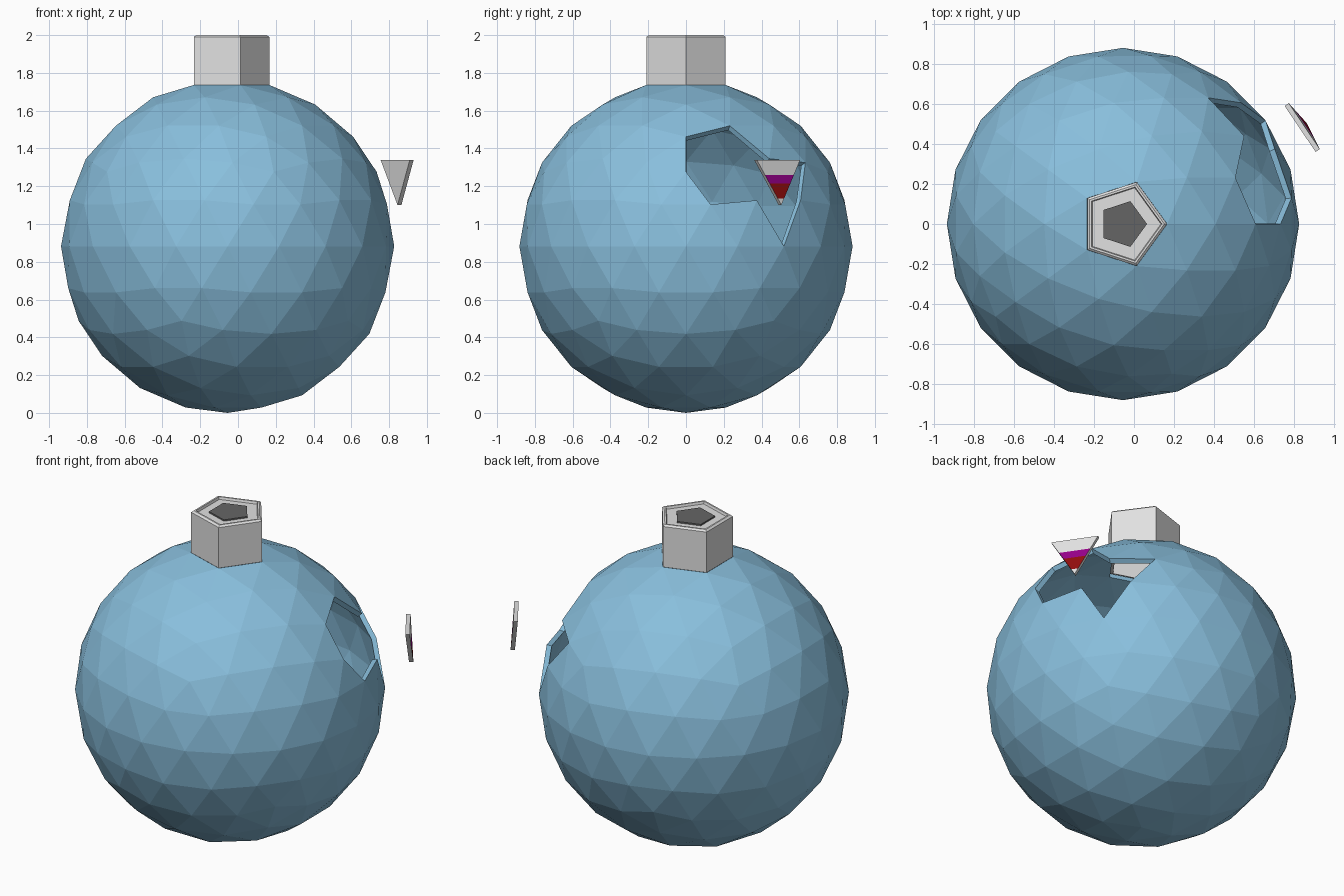
import bpy, bmesh, math
from mathutils import Vector

if "Cube" in bpy.data.objects:
    bpy.data.objects.remove(bpy.data.objects["Cube"])

C, R = Vector((-0.055, 0, 0.882)), 0.882


def mat(name, col):
    m = bpy.data.materials.new(name)
    m.diffuse_color = (*col, 1)
    m.use_nodes = True
    m.node_tree.nodes["Principled BSDF"].inputs["Base Color"].default_value = m.diffuse_color
    return m


BLUE = mat("blue glass", (0.25, 0.52, 0.72))
GREY = mat("light grey", (0.75, 0.75, 0.75))
DARK = mat("dark grey", (0.13, 0.13, 0.13))
MAGENTA = mat("magenta", (0.30, 0.0, 0.25))
RED = mat("dark red", (0.28, 0.004, 0.004))


def finish(name, bm, mats):
    bmesh.ops.recalc_face_normals(bm, faces=bm.faces)
    me = bpy.data.meshes.new(name)
    bm.to_mesh(me)
    bm.free()
    for m in mats:
        me.materials.append(m)
    ob = bpy.data.objects.new(name, me)
    bpy.context.collection.objects.link(ob)
    return ob


# Hollow ball: icosphere without the faces under the cap and in the broken area
bm = bmesh.new()
bmesh.ops.create_icosphere(bm, subdivisions=3, radius=1)
hole = [Vector(p) for p in (
    (.754, 0, .657), (.638, .263, .724), (.688, .5, .526), (.484, .717, .502),
    (.671, .688, .276), (.809, .588, 0), (.862, .425, .276), (.957, .148, .251),
    (.894, 0, .447), (.831, .239, .502))]


def in_hole(v):
    return any((v.co - p).length < 0.06 for p in hole)


gone = [f for f in bm.faces
        if all(in_hole(v) for v in f.verts) or any(v.co.z > 0.995 for v in f.verts)]
bmesh.ops.delete(bm, geom=gone, context='FACES')
for v in bm.verts:
    v.co = C + v.co * R
ball = finish("ball_shell", bm, [BLUE])
sol = ball.modifiers.new("thickness", 'SOLIDIFY')
sol.thickness = 0.03
sol.offset = -1


def pentagon_rings(bm, profile, closed):
    rings = [[bm.verts.new((C.x + r * math.cos(i * math.tau / 5),
                            r * math.sin(i * math.tau / 5), z)) for i in range(5)]
             for r, z in profile]
    pairs = list(zip(rings, rings[1:]))
    if closed:
        pairs.append((rings[-1], rings[0]))
    else:
        bm.faces.new(rings[0])
        bm.faces.new(rings[-1])
    for a, b in pairs:
        for i in range(5):
            j = (i + 1) % 5
            bm.faces.new((a[i], a[j], b[j], b[i]))


# Five-sided hollow cap with a raised rim
bm = bmesh.new()
pentagon_rings(bm, [(.19, 1.725), (.221, 1.736), (.221, 1.99), (.207, 2.0), (.195, 2.0),
                    (.19, 1.985), (.115, 1.985), (.115, 1.955), (.19, 1.955)], True)
finish("cap", bm, [GREY])

# Dark plug in the middle of the cap
bm = bmesh.new()
pentagon_rings(bm, [(.12, 1.95), (.12, 1.994)], False)
finish("cap_plug", bm, [DARK])

# Floating shard: triangular plate, striped on its outer side
bm = bmesh.new()
out = Vector((.82, .57, 0)).normalized()
tri = [Vector(p) for p in ((.93, .375, 1.34), (.775, .605, 1.34), (.865, .505, 1.10))]
outer = [bm.verts.new(p) for p in tri]
inner = [bm.verts.new(p - out * 0.025) for p in tri]
bm.faces.new(outer)
bm.faces.new(inner)
for i in range(3):
    j = (i + 1) % 3
    bm.faces.new((outer[i], outer[j], inner[j], inner[i]))
for z in (1.26, 1.215, 1.135):
    bmesh.ops.bisect_plane(bm, geom=bm.verts[:] + bm.edges[:] + bm.faces[:],
                           plane_co=(0, 0, z), plane_no=(0, 0, 1))
bmesh.ops.recalc_face_normals(bm, faces=bm.faces)
for f in bm.faces:
    z = f.calc_center_median().z
    if f.normal.dot(out) > 0.7:
        f.material_index = 1 if 1.215 < z < 1.26 else 2 if 1.135 < z < 1.215 else 0
finish("shard", bm, [GREY, MAGENTA, RED])
